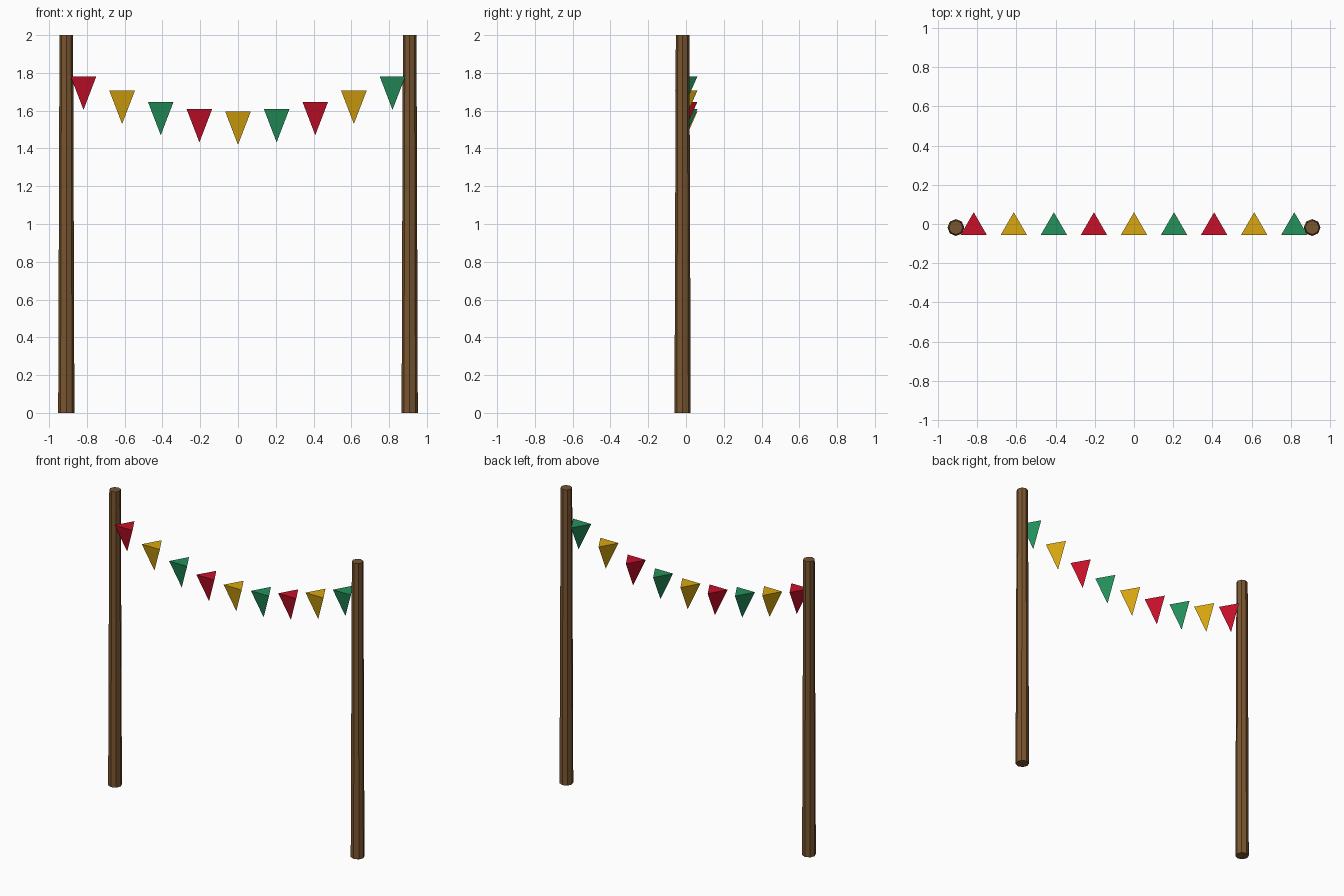
import bpy
import bmesh
import math

cube = bpy.data.objects.get("Cube")
if cube:
    bpy.data.objects.remove(cube, do_unlink=True)

CENTRE_Y = -0.018


def make_material(name, rgb):
    mat = bpy.data.materials.new(name)
    mat.use_nodes = True
    mat.diffuse_color = (*rgb, 1)
    mat.node_tree.nodes["Principled BSDF"].inputs["Base Color"].default_value = (*rgb, 1)
    return mat


def make_prism(name, sides, low, high, bottom_z, top_z, x, mat):
    """Flat-faced tapered prism; a zero radius gives a point. First corner faces +y."""
    bm = bmesh.new()

    def ring(radius, z):
        if radius == 0:
            return [bm.verts.new((0, 0, z))] * sides
        angles = [math.tau * i / sides + math.pi / 2 for i in range(sides)]
        return [bm.verts.new((radius * math.cos(a), radius * math.sin(a), z)) for a in angles]

    bottom, top = ring(low, 0), ring(high, top_z - bottom_z)
    for i in range(sides):
        j = (i + 1) % sides
        corners = dict.fromkeys((bottom[i], bottom[j], top[j], top[i]))
        bm.faces.new(list(corners))
    if low:
        bm.faces.new(bottom[::-1])
    if high:
        bm.faces.new(top)
    bmesh.ops.recalc_face_normals(bm, faces=bm.faces)
    mesh = bpy.data.meshes.new(name)
    bm.to_mesh(mesh)
    bm.free()
    mesh.materials.append(mat)
    obj = bpy.data.objects.new(name, mesh)
    obj.location = (x, CENTRE_Y, bottom_z)
    bpy.context.collection.objects.link(obj)
    return obj


wood = make_material("brown wood", (0.195, 0.093, 0.030))
cloth = [
    make_material("red cloth", (0.578, 0.005, 0.022)),
    make_material("yellow cloth", (0.70, 0.39, 0.005)),
    make_material("green cloth", (0.018, 0.283, 0.107)),
]

# Two tapered poles
for side, x in (("right", -0.909), ("left", 0.909)):
    make_prism(f"{side}_pole", 8, 0.043, 0.036, 0, 2, x, wood)

# Nine hanging pennants along a sagging line
for i in range(9):
    top = 1.863 - 0.268 * math.sin(math.pi * (i + 1) / 10)
    make_prism(f"pennant_{i + 1}", 3, 0, 0.078, top - 0.176, top,
               (i - 4) * 0.2045, cloth[i % 3])
